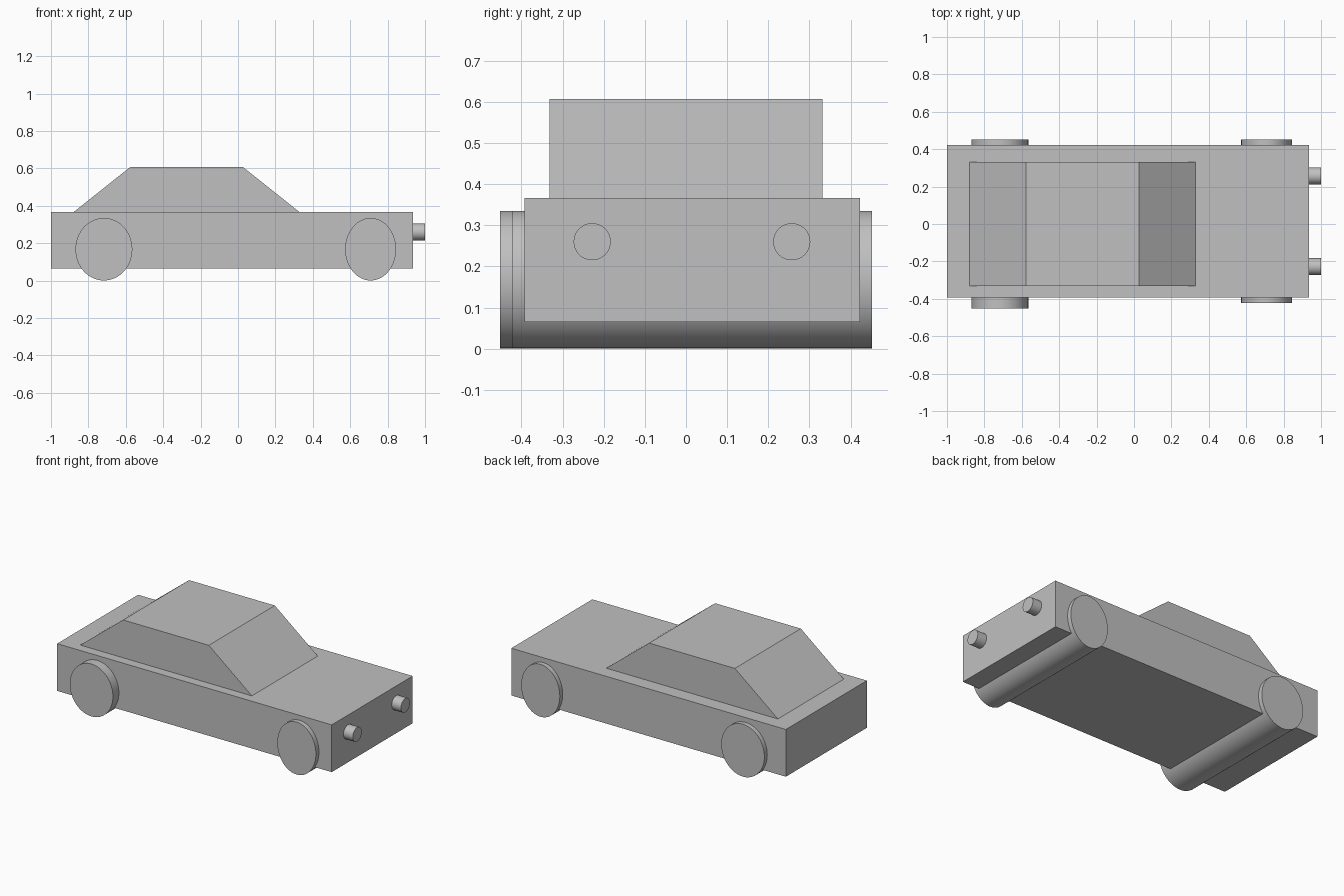
import bpy
from math import pi

cube = bpy.data.objects.get("Cube")
if cube:
    bpy.data.objects.remove(cube, do_unlink=True)

# Single matte grey finish
GREY = (0.527, 0.527, 0.527, 1.0)
grey = bpy.data.materials.new("light grey")
grey.use_nodes = True
grey.diffuse_color = GREY
grey.node_tree.nodes["Principled BSDF"].inputs["Base Color"].default_value = GREY


def prism(name, profile, y0, y1):
    """Extrude a counter-clockwise x/z profile from y0 to y1."""
    n = len(profile)
    verts = [(x, y, z) for y in (y0, y1) for x, z in profile]
    faces = [tuple(range(n)), tuple(reversed(range(n, 2 * n)))]
    faces += [(i, i + n, (i + 1) % n + n, (i + 1) % n) for i in range(n)]
    mesh = bpy.data.meshes.new(name)
    mesh.from_pydata(verts, [], faces)
    mesh.materials.append(grey)
    obj = bpy.data.objects.new(name, mesh)
    bpy.context.collection.objects.link(obj)
    return obj


def rod(name, centre, radii, length, rotation):
    """Smooth elliptical cylinder with sharp rims."""
    bpy.ops.mesh.primitive_cylinder_add(vertices=64, radius=1, depth=length,
                                        location=centre, rotation=rotation)
    obj = bpy.context.object
    obj.name = name
    obj.scale = (radii[0], radii[1], 1)
    bpy.ops.object.transform_apply(location=False, rotation=True, scale=True)
    bpy.ops.object.shade_smooth_by_angle()
    obj.data.materials.append(grey)


# Body and cabin
prism("body", [(-1, 0.065), (0.935, 0.065), (0.935, 0.366), (-1, 0.366)], -0.392, 0.423)
prism("cabin", [(-0.88, 0.366), (0.33, 0.366), (0.027, 0.607), (-0.577, 0.607)], -0.332, 0.332)

# Each wheel pair is one roller running through the body
for name, x, rx, y0, y1 in (("rear_wheels", -0.717, 0.152, -0.452, 0.452),
                            ("front_wheels", 0.709, 0.136, -0.423, 0.452)):
    rod(name, (x, (y0 + y1) / 2, 0.168), (rx, 0.167), y1 - y0, (pi / 2, 0, 0))

# Headlights
for name, y in (("right_headlight", -0.228), ("left_headlight", 0.257)):
    rod(name, (0.95, y, 0.26), (0.045, 0.045), 0.1, (0, pi / 2, 0))
